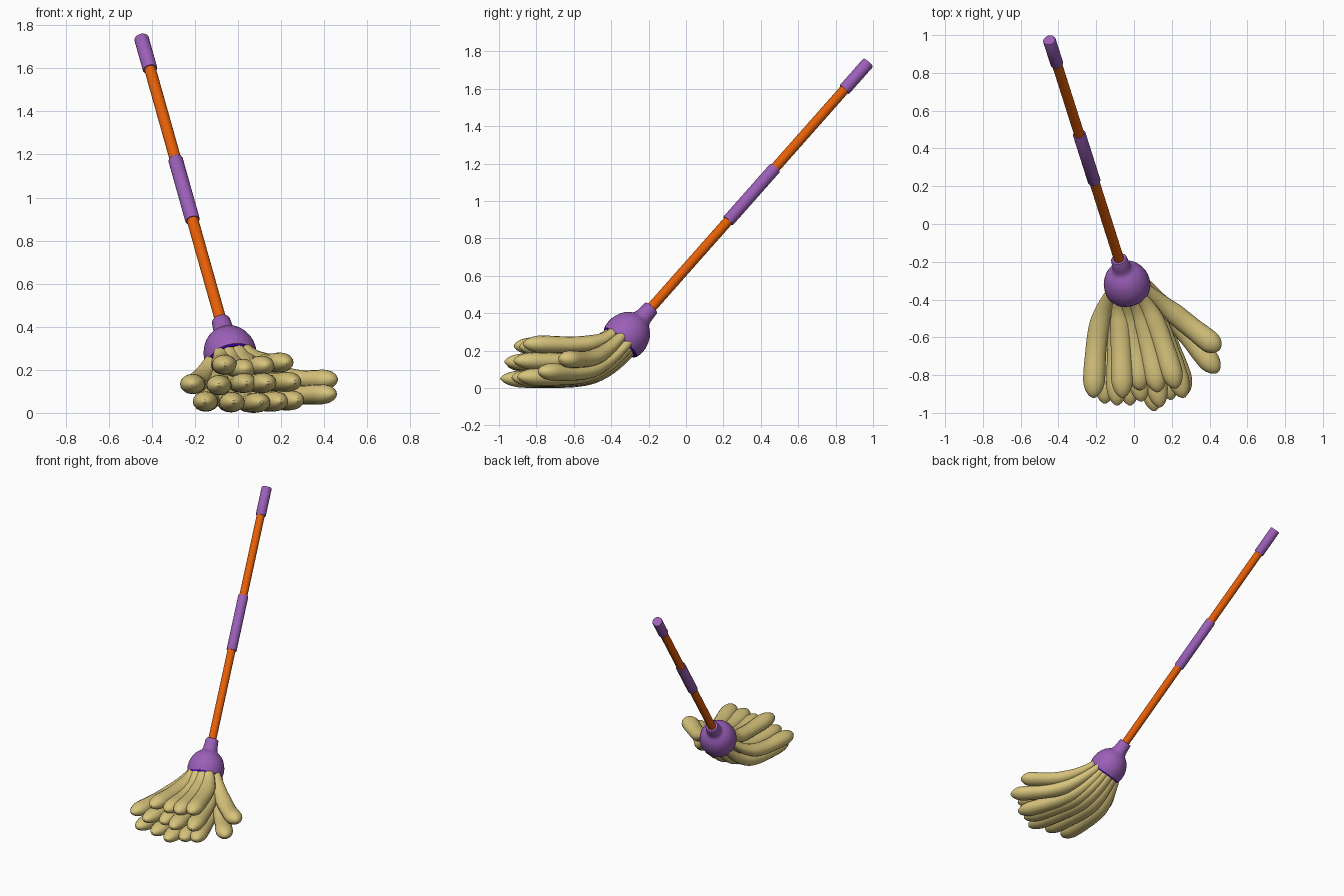
import bpy, bmesh, math
from mathutils import Vector

if "Cube" in bpy.data.objects:
    bpy.data.objects.remove(bpy.data.objects["Cube"])

def material(name, rgb):
    m = bpy.data.materials.new(name)
    m.diffuse_color = (*rgb, 1)
    m.use_nodes = True
    m.node_tree.nodes["Principled BSDF"].inputs["Base Color"].default_value = m.diffuse_color
    return m

ORANGE = material("orange", (0.79, 0.115, 0.002))
PURPLE = material("purple", (0.33, 0.115, 0.48))
VIOLET = material("violet", (0.07, 0.0, 0.55))
TAN = material("tan", (0.68, 0.55, 0.20))

# Handle axis frame: D runs up the handle, U sideways, V up across the mop mouth
ORIGIN = Vector((-0.08, -0.185, 0.43))
D = Vector((-0.206, 0.648, 0.732)).normalized()
U = Vector((1, 0, 0))
U = (U - D * U.dot(D)).normalized()
V = D.cross(U)
if V.z < 0:
    V = -V

def axis(s):
    return ORIGIN + D * s

def sweep(name, points, radii, mat, sides=24, frame=None, wide=1.0, flat=1.0):
    """Tube with a radius at each path point, closed at both ends."""
    bm = bmesh.new()
    rings = []
    for i, (p, r) in enumerate(zip(points, radii)):
        if frame:
            a, b = frame
        else:
            t = (points[min(i + 1, len(points) - 1)] - points[max(i - 1, 0)]).normalized()
            a = t.cross(Vector((0, 0, 1))).normalized()
            b = a.cross(t)
        rings.append([bm.verts.new(p + (a * math.cos(k) * wide + b * math.sin(k) * flat) * r)
                      for k in (2 * math.pi * j / sides for j in range(sides))])
    for lo, hi in zip(rings, rings[1:]):
        for j in range(sides):
            n = (j + 1) % sides
            bm.faces.new((lo[j], lo[n], hi[n], hi[j]))
    bm.faces.new(rings[0])
    bm.faces.new(rings[-1])
    bmesh.ops.recalc_face_normals(bm, faces=bm.faces)
    mesh = bpy.data.meshes.new(name)
    bm.to_mesh(mesh)
    bm.free()
    mesh.materials.append(mat)
    ob = bpy.data.objects.new(name, mesh)
    bpy.context.collection.objects.link(ob)
    bpy.context.view_layer.objects.active = ob
    ob.select_set(True)
    bpy.ops.object.shade_smooth_by_angle(angle=math.radians(40))
    ob.select_set(False)
    return ob

def lathe(name, profile, mat, sides=32):
    return sweep(name, [axis(s) for s, r in profile], [r for s, r in profile],
                 mat, sides, (U, V))

# Handle and its two grips
lathe("handle", [(-0.05, 0.027), (1.70, 0.027)], ORANGE)
lathe("middle_grip", [(0.632, 0.032), (0.636, 0.034), (1.016, 0.034), (1.020, 0.032)], PURPLE)
lathe("top_grip", [(1.590, 0.032), (1.594, 0.034), (1.783, 0.034), (1.787, 0.032)], PURPLE)

# Bell-shaped head: a collar flowing into a rounded dome
dome = [(-0.254, 0.116), (-0.235, 0.121), (-0.210, 0.123), (-0.185, 0.121), (-0.160, 0.114),
        (-0.135, 0.103), (-0.115, 0.089), (-0.100, 0.073), (-0.090, 0.060), (-0.080, 0.052),
        (-0.060, 0.047), (-0.005, 0.043), (0, 0.039)]
lathe("head", dome, PURPLE, 40)
lathe("head_lining", [(-0.262, 0.110), (-0.250, 0.113)], VIOLET, 40)

# Mop strands: mouth offset (u, v) and tip position, in three layers
STRANDS = [
    (-0.050, 0.072, -0.06, -0.92, 0.225),
    (-0.015, 0.080, 0.035, -0.88, 0.205),
    (0.022, 0.078, 0.13, -0.89, 0.220),
    (0.055, 0.066, 0.225, -0.87, 0.235),
    (-0.085, 0.020, -0.215, -0.92, 0.135),
    (-0.050, 0.010, -0.09, -0.96, 0.130),
    (-0.015, 0.010, 0.04, -0.94, 0.140),
    (0.020, 0.010, 0.14, -0.97, 0.140),
    (0.055, 0.010, 0.265, -0.92, 0.145),
    (0.085, 0.020, 0.455, -0.665, 0.155),
    (-0.070, -0.045, -0.155, -0.95, 0.055),
    (-0.040, -0.065, -0.02, -0.96, 0.052),
    (0.000, -0.075, 0.11, -0.99, 0.050),
    (0.030, -0.065, 0.20, -0.93, 0.055),
    (0.055, -0.050, 0.28, -0.90, 0.060),
    (0.080, -0.030, 0.445, -0.785, 0.088),
]

def strand_radius(t):
    body = 0.025 + 0.021 * min(1, t / 0.4)
    bulb = 1 + 0.06 * math.sin(math.pi * max(0, (t - 0.7) / 0.3))
    end = max(0, (t - 0.88) / 0.12)
    return body * bulb * math.sqrt(max(0.02, 1 - end * end))

TS = [i / 16 * 0.88 for i in range(17)] + [0.91, 0.94, 0.965, 0.985, 1.0]
for i, (u, v, x, y, z) in enumerate(STRANDS):
    p0 = axis(-0.225) + U * u * 0.96 + V * v * 0.96
    p3 = Vector((x, y, z))
    # Bend from the mouth direction down to a level run
    drop = min(0.30, max(0.10, (p0.z - z) / D.z + (0.07 if z < 0.1 else 0.04)))
    p1 = p0 - D * drop
    p1.x = p0.x + (x - p0.x) * (0.8 if x < -0.1 else 0.42)
    p2 = p1.lerp(p3, 0.3)
    p2.z = z
    if x < -0.1:
        p2.x = x + 0.01
    path = [p0 * (1 - t) ** 3 + p1 * 3 * t * (1 - t) ** 2
            + p2 * 3 * t * t * (1 - t) + p3 * t ** 3 for t in TS]
    sweep(f"strand_{i + 1}", path, [strand_radius(t) for t in TS], TAN, 16,
          wide=1.2, flat=0.96)
